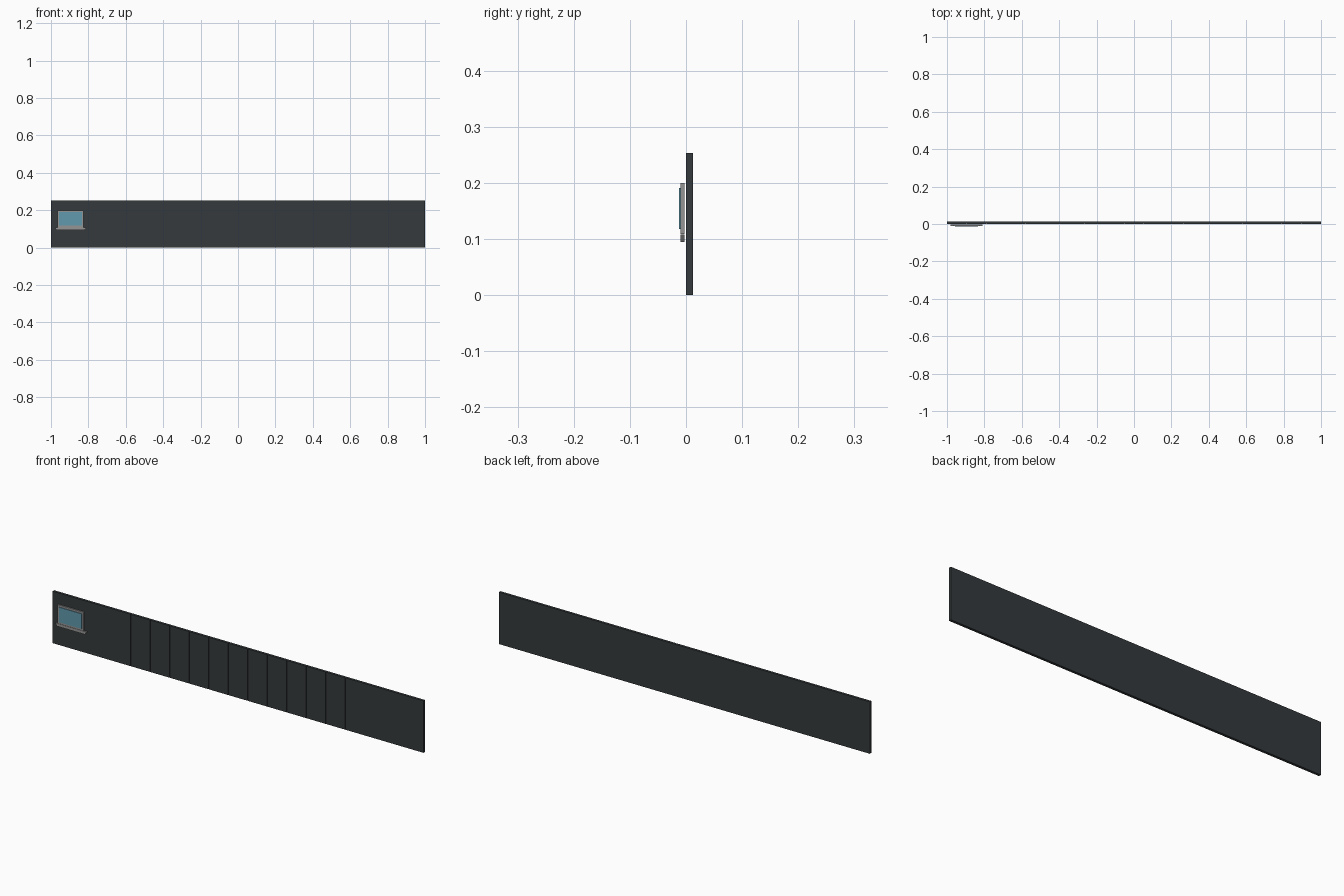
import bpy, bmesh

if "Cube" in bpy.data.objects:
    bpy.data.objects.remove(bpy.data.objects["Cube"])


def material(name, rgb):
    m = bpy.data.materials.new(name)
    m.diffuse_color = (*rgb, 1)
    m.use_nodes = True
    m.node_tree.nodes["Principled BSDF"].inputs["Base Color"].default_value = m.diffuse_color
    return m


def prism(name, outline, y0, y1, mat):
    """Extrude an x-z outline along y; a flat sheet when y0 equals y1."""
    bm = bmesh.new()
    face = bm.faces.new([bm.verts.new((x, y0, z)) for x, z in outline])
    if y1 != y0:
        ext = bmesh.ops.extrude_face_region(bm, geom=[face])
        moved = [v for v in ext["geom"] if isinstance(v, bmesh.types.BMVert)]
        bmesh.ops.translate(bm, verts=moved, vec=(0, y1 - y0, 0))
        bmesh.ops.recalc_face_normals(bm, faces=bm.faces)
    me = bpy.data.meshes.new(name)
    bm.to_mesh(me)
    bm.free()
    me.materials.append(mat)
    ob = bpy.data.objects.new(name, me)
    bpy.context.collection.objects.link(ob)
    return ob


def rect(x0, x1, z0, z1):
    return [(x0, z0), (x1, z0), (x1, z1), (x0, z1)]


dark = material("charcoal", (0.035, 0.042, 0.045))
grey = material("icon_grey", (0.3, 0.3, 0.3))
blue = material("screen_blue", (0.12, 0.32, 0.42))

HEIGHT = 0.253
COUNT = 19
GAP = 0.0012

# Continuous backing strip
prism("backing_strip", rect(-1, 1, 0, HEIGHT), 0.003, 0.0125, dark)

# Row of front panels separated by hairline seams
step = 2 / COUNT
for i in range(COUNT):
    x0 = -1 + i * step + (GAP / 2 if i else 0)
    x1 = -1 + (i + 1) * step - (GAP / 2 if i < COUNT - 1 else 0)
    prism(f"front_panel_{i + 1}", rect(x0, x1, 0, HEIGHT), 0.0, 0.003, dark)

# Laptop symbol: lid, raised display and flat tapered base
prism("laptop_lid", rect(-0.966, -0.826, 0.109, 0.2), -0.0095, -0.003, grey)
prism("laptop_display", rect(-0.958, -0.834, 0.118, 0.191), -0.0125, -0.0095, blue)
prism("laptop_base", [(-0.97, 0.094), (-0.82, 0.094), (-0.81, 0.108), (-0.98, 0.108)],
      -0.0095, -0.003, grey)
